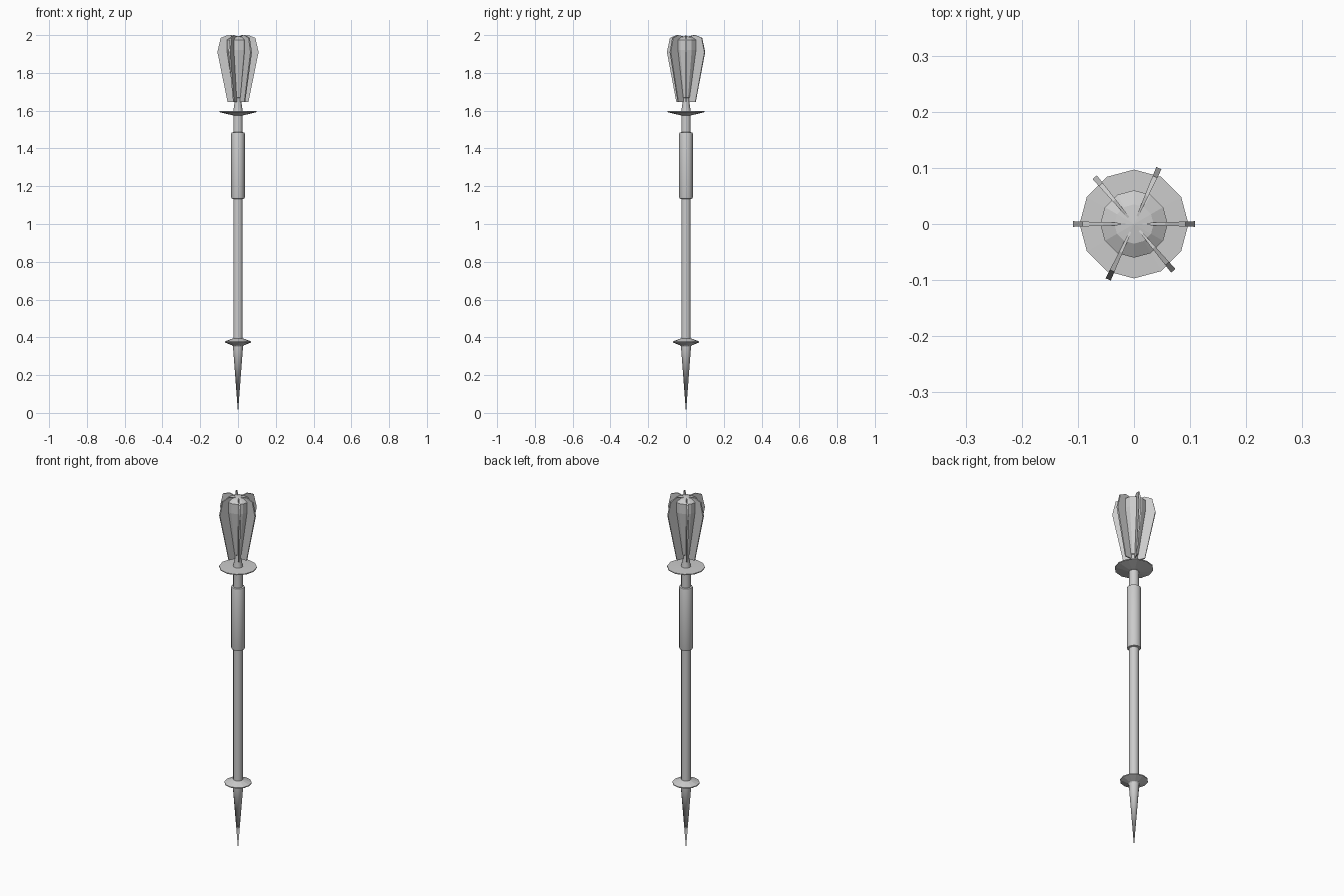
import bpy, bmesh
from math import radians, sin, cos, pi

if "Cube" in bpy.data.objects:
    bpy.data.objects.remove(bpy.data.objects["Cube"])

SIDES = 12


def make_object(name, bm, smooth=False):
    bmesh.ops.recalc_face_normals(bm, faces=bm.faces)
    mesh = bpy.data.meshes.new(name)
    bm.to_mesh(mesh)
    bm.free()
    obj = bpy.data.objects.new(name, mesh)
    bpy.context.collection.objects.link(obj)
    if smooth:
        bpy.context.view_layer.objects.active = obj
        obj.select_set(True)
        bpy.ops.object.shade_smooth_by_angle(angle=radians(35))
        obj.select_set(False)
    return obj


def lathe(name, profile, smooth=False):
    """Turn a list of (radius, height) points; radius 0 makes a pole."""
    bm = bmesh.new()
    rings = []
    for r, z in profile:
        n = SIDES if r > 0 else 1
        rings.append([bm.verts.new((r * cos(2 * pi * i / n), r * sin(2 * pi * i / n), z))
                      for i in range(n)])
    for a, b in zip(rings, rings[1:]):
        for i in range(SIDES):
            j = (i + 1) % SIDES
            if len(a) == 1:
                bm.faces.new((a[0], b[i], b[j]))
            elif len(b) == 1:
                bm.faces.new((a[i], a[j], b[0]))
            else:
                bm.faces.new((a[i], a[j], b[j], b[i]))
    for ring in (rings[0], rings[-1]):
        if len(ring) > 1:
            bm.faces.new(ring)
    return make_object(name, bm, smooth)


def flange(name, angle):
    """Blade plate that thins towards the axis."""
    outline = [(0.0, 1.645), (0.055, 1.645), (0.109, 1.91), (0.092, 1.985), (0.055, 2.0), (0.0, 1.99)]
    bm = bmesh.new()
    sides = [[bm.verts.new((x, s * (0.0012 + 0.035 * x), z)) for x, z in outline]
             for s in (-1, 1)]
    bm.faces.new(sides[0])
    bm.faces.new(sides[1])
    n = len(outline)
    for i in range(n):
        j = (i + 1) % n
        bm.faces.new((sides[0][i], sides[0][j], sides[1][j], sides[1][i]))
    obj = make_object(name, bm)
    obj.rotation_euler.z = radians(angle)


# Shaft, from the pointed butt upward
lathe("butt_spike", [(0, 0), (0.027, 0.355)], True)
lathe("lower_collar", [(0.025, 0.35), (0.03, 0.357), (0.07, 0.373), (0.07, 0.378), (0.025, 0.395)])
lathe("shaft", [(0.025, 0.35), (0.025, 1.15)], True)
lathe("grip", [(0.025, 1.132), (0.034, 1.135), (0.036, 1.142), (0.036, 1.478),
               (0.034, 1.484), (0.025, 1.486)], True)
lathe("neck", [(0.025, 1.48), (0.025, 1.59)], True)

# Guard disc under the head
lathe("upper_guard", [(0.025, 1.575), (0.035, 1.577), (0.097, 1.592), (0.097, 1.597), (0.025, 1.599)])

# Head: stem, tapered core and six blades
lathe("head_stem", [(0.025, 1.597), (0.018, 1.645), (0.018, 1.68)], True)
lathe("head_core", [(0, 1.65), (0.022, 1.67), (0.06, 1.92), (0.06, 1.975), (0.035, 1.99), (0, 1.995)])
for i, a in enumerate((0, 66, 130, 180, 245, 310)):
    flange("flange_%d" % (i + 1), a)
